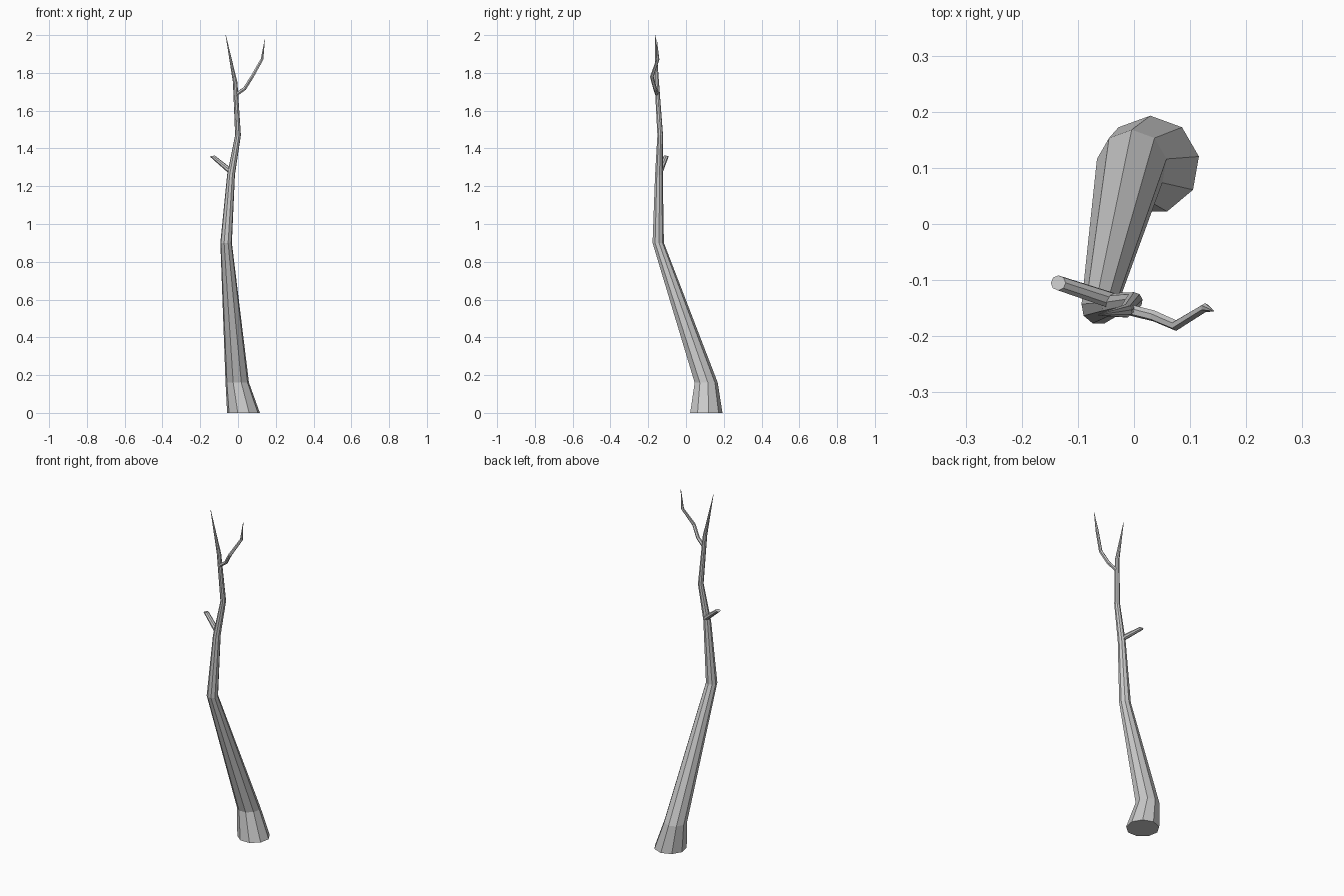
import bpy, bmesh, math
from mathutils import Vector

if "Cube" in bpy.data.objects:
    bpy.data.objects.remove(bpy.data.objects["Cube"])


def tube(name, path, sides, normals=None, phase=90):
    """Faceted tapered tube through (x, y, z, radius) stations."""
    bm = bmesh.new()
    pts = [Vector(p[:3]) for p in path]
    rings = []
    for i, p in enumerate(pts):
        if normals:
            n = Vector(normals[i])
        else:
            n = Vector()
            if i > 0:
                n += (p - pts[i - 1]).normalized()
            if i < len(pts) - 1:
                n += (pts[i + 1] - p).normalized()
        q = Vector((0, 0, 1)).rotation_difference(n.normalized())
        ring = []
        for k in range(sides):
            a = math.radians(phase) + math.tau * k / sides
            ring.append(bm.verts.new(p + q @ (Vector((math.cos(a), math.sin(a), 0)) * path[i][3])))
        rings.append(ring)
    for lo, hi in zip(rings, rings[1:]):
        for k in range(sides):
            j = (k + 1) % sides
            bm.faces.new((lo[k], lo[j], hi[j], hi[k]))
    bm.faces.new(rings[0][::-1])
    bm.faces.new(rings[-1])
    mesh = bpy.data.meshes.new(name)
    bm.to_mesh(mesh)
    bm.free()
    obj = bpy.data.objects.new(name, mesh)
    bpy.context.collection.objects.link(obj)
    return obj


UP = (0, 0, 1)

# Bent trunk with flared foot, tapering to a point
trunk = [(0.029, 0.105, 0, 0.088), (-0.004, 0.105, 0.16, 0.063),
         (-0.063, -0.148, 0.90, 0.031), (-0.037, -0.144, 1.26, 0.021),
         (0.0, -0.137, 1.47, 0.0155), (-0.015, -0.155, 1.75, 0.012),
         (-0.065, -0.162, 2.0, 0.001)]
tube("trunk", trunk, 9, [UP] * len(trunk))

# Short broken-off branch with a nearly level cut
tube("branch_stub", [(-0.038, -0.137, 1.278, 0.015), (-0.135, -0.105, 1.359, 0.0135)],
     8, [(-0.75, 0.25, 0.6), (-0.2, 0.1, 1)])

# Thin crooked upper branch
tube("upper_branch", [(-0.012, -0.152, 1.683, 0.010), (0.036, -0.164, 1.718, 0.010),
                      (0.075, -0.181, 1.78, 0.0095), (0.127, -0.149, 1.872, 0.008),
                      (0.142, -0.155, 1.977, 0.001)], 6)
